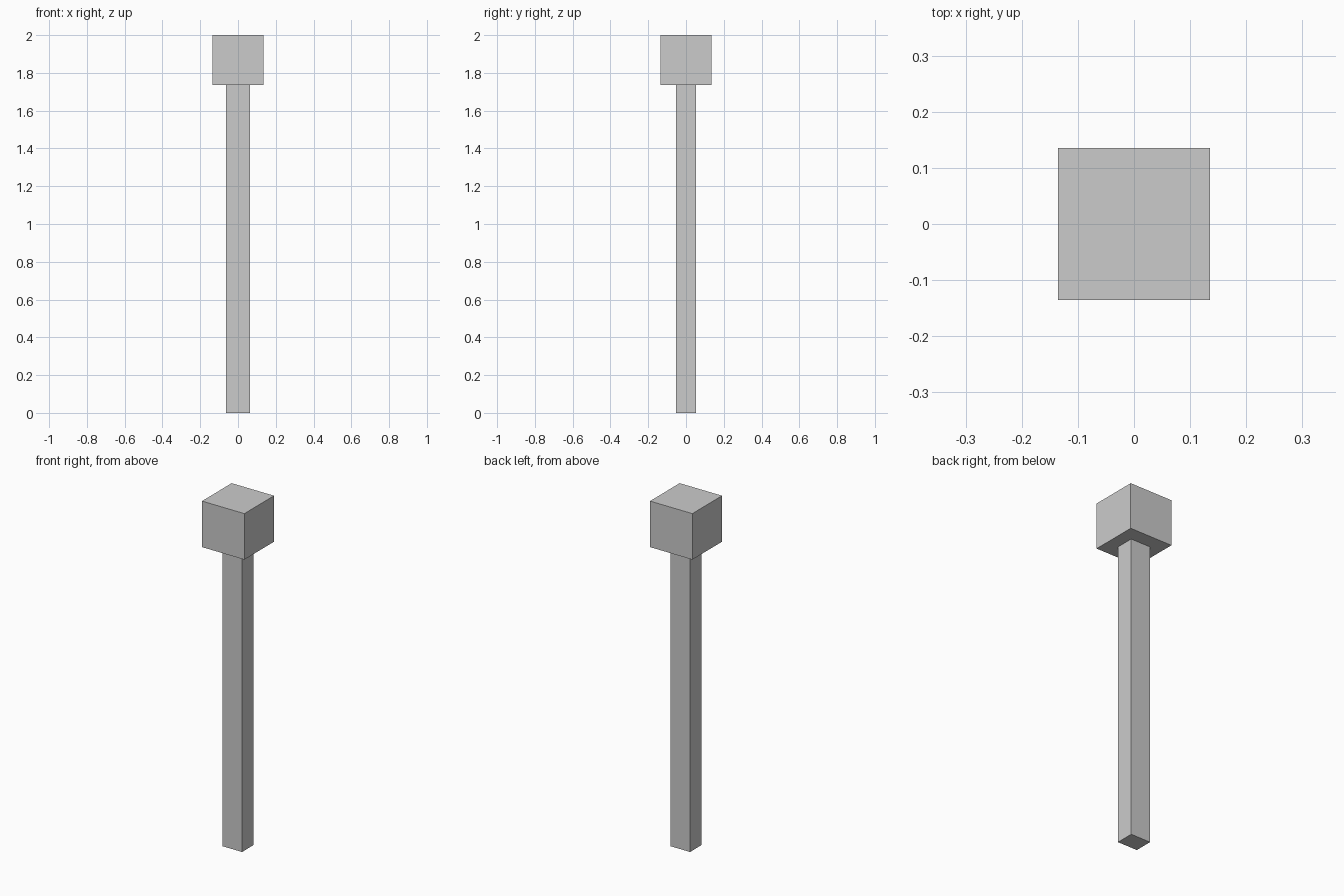
import bpy

if "Cube" in bpy.data.objects:
    bpy.data.objects.remove(bpy.data.objects["Cube"])


def box(name, size_x, size_y, z0, z1):
    """Axis-aligned box centred on x = y = 0, spanning z0 to z1."""
    bpy.ops.mesh.primitive_cube_add(size=1, location=(0, 0, (z0 + z1) / 2))
    ob = bpy.context.object
    ob.name = name
    ob.scale = (size_x, size_y, z1 - z0)
    bpy.ops.object.transform_apply(location=False, rotation=False, scale=True)
    return ob


HEAD_BOTTOM = 1.735

# Slender rectangular post
box("post", 0.125, 0.105, 0, HEAD_BOTTOM)

# Block-shaped head on top
box("head_block", 0.27, 0.27, HEAD_BOTTOM, 2.0)
